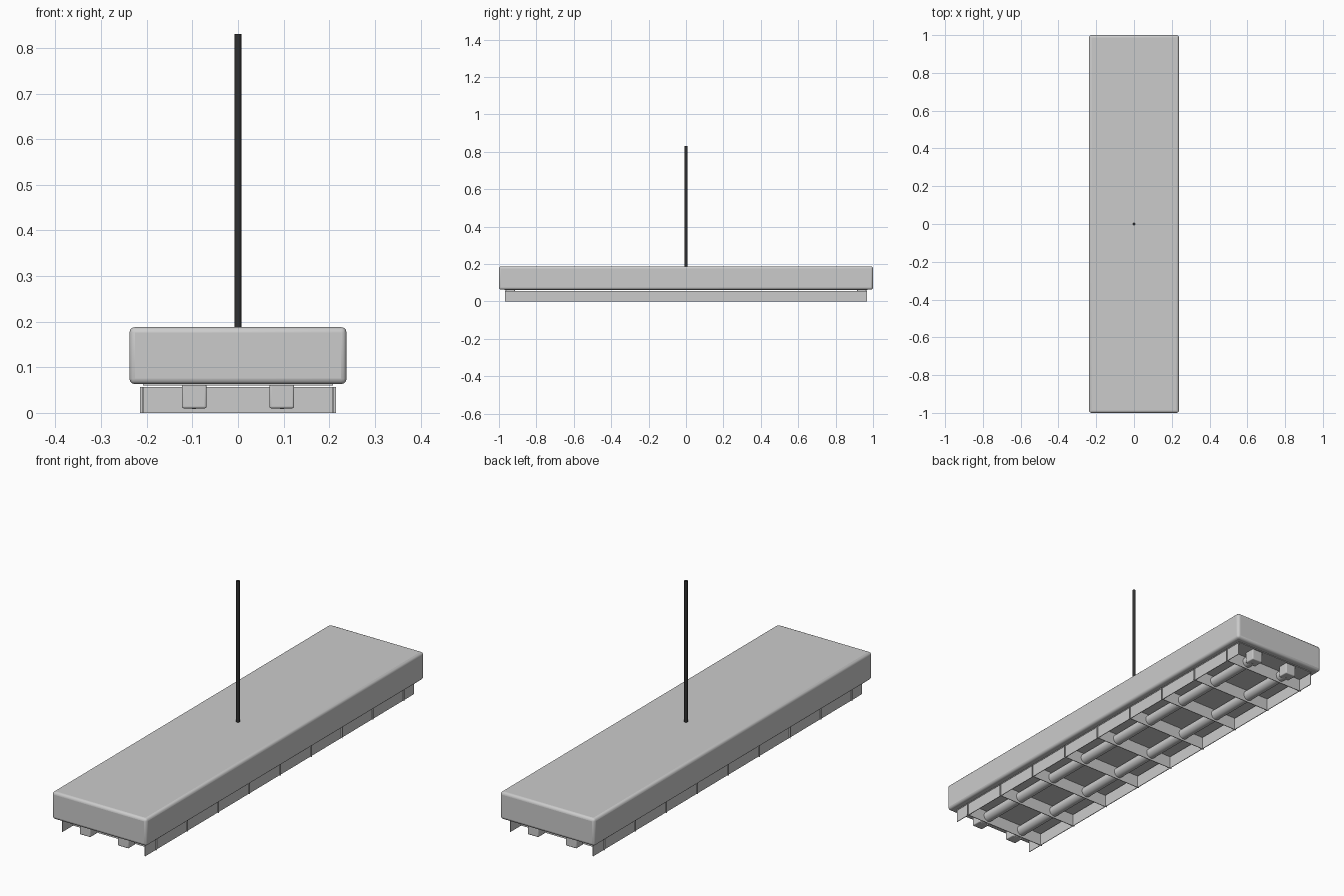
import bpy, bmesh, math
from mathutils import Matrix

if "Cube" in bpy.data.objects:
    bpy.data.objects.remove(bpy.data.objects["Cube"])


def material(name, v):
    m = bpy.data.materials.new(name)
    m.diffuse_color = (v, v, v, 1)
    m.use_nodes = True
    m.node_tree.nodes["Principled BSDF"].inputs["Base Color"].default_value = m.diffuse_color
    return m


body_grey = material("body grey", 0.6)
cord_black = material("cord black", 0.03)


def finish(name, bm, mat, bevel=0, segments=3):
    me = bpy.data.meshes.new(name)
    bm.to_mesh(me)
    bm.free()
    ob = bpy.data.objects.new(name, me)
    bpy.context.collection.objects.link(ob)
    me.materials.append(mat)
    if bevel:
        b = ob.modifiers.new("bevel", 'BEVEL')
        b.width, b.segments = bevel, segments
    bpy.ops.object.select_all(action='DESELECT')
    ob.select_set(True)
    bpy.context.view_layer.objects.active = ob
    bpy.ops.object.shade_smooth_by_angle(angle=math.radians(35))
    return ob


def box(name, x, y, z, mat, bevel=0):
    bm = bmesh.new()
    size = [b - a for a, b in (x, y, z)]
    mid = [(a + b) / 2 for a, b in (x, y, z)]
    bmesh.ops.create_cube(bm, size=1, matrix=Matrix.Translation(mid) @ Matrix.Diagonal((*size, 1)))
    return finish(name, bm, mat, bevel)


def rod(name, centre, r, length, mat, sides=24, along_y=False):
    bm = bmesh.new()
    rot = Matrix.Rotation(math.pi / 2, 4, 'X') if along_y else Matrix()
    bmesh.ops.create_cone(bm, cap_ends=True, segments=sides, radius1=r, radius2=r, depth=length,
                          matrix=Matrix.Translation(centre) @ rot)
    return finish(name, bm, mat)


# Housing, underside panel and hanging rod
box("housing", (-0.238, 0.238), (-1, 1), (0.063, 0.188), body_grey, 0.012)
box("underside_panel", (-0.208, 0.208), (-0.97, 0.97), (0.060, 0.068), body_grey)
rod("hanging_rod", (0, 0, 0.505), 0.0075, 0.65, cord_black, 16)

# Louvre: two side blades and nine cross blades
for s, side in ((-1, "left"), (1, "right")):
    xs = sorted((s * 0.2065, s * 0.2095))
    box(f"louvre_side_{side}", xs, (-0.967, 0.967), (0, 0.057), body_grey)
for i in range(9):
    y = (i - 4) * 0.2225
    box(f"louvre_cross_{i + 1}", (-0.215, 0.215), (y - 0.0015, y + 0.0015), (0, 0.057), body_grey)

# Two tubes, each with a lamp holder at both ends
for s, side in ((-1, "left"), (1, "right")):
    x = s * 0.096
    rod(f"tube_{side}", (x, 0, 0.032), 0.0235, 1.86, body_grey, 24, True)
    for e, end in ((-1, "front"), (1, "back")):
        ys = sorted((e * 0.914, e * 0.964))
        box(f"lamp_holder_{side}_{end}", (x - 0.027, x + 0.027), ys, (0.01, 0.066), body_grey, 0.004)
